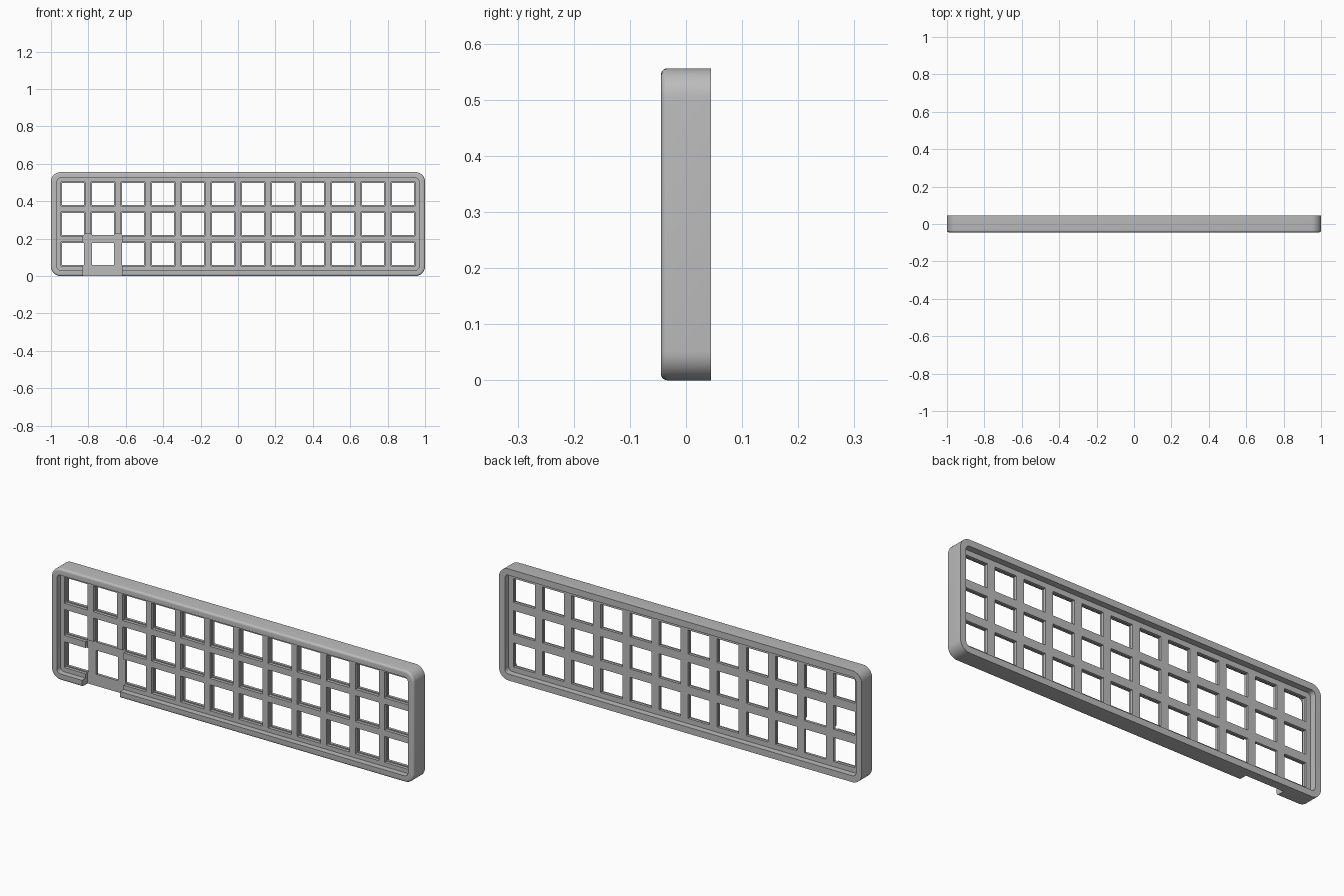
import bpy, bmesh, math

cube = bpy.data.objects.get("Cube")
if cube:
    bpy.data.objects.remove(cube, do_unlink=True)

HALF_W, HEIGHT, HALF_D = 1.0, 0.556, 0.0445
MID_Z = HEIGHT / 2
WALL, BEVEL, CORNER = 0.032, 0.011, 0.052
COLS, ROWS, PITCH = 12, 3, 0.1605

grey = bpy.data.materials.new("warm_grey_plastic")
grey.use_nodes = True
grey.diffuse_color = (0.5, 0.5, 0.5, 1)
grey.node_tree.nodes["Principled BSDF"].inputs["Base Color"].default_value = (0.5, 0.5, 0.5, 1)


def make_object(name, bm):
    bmesh.ops.recalc_face_normals(bm, faces=bm.faces)
    mesh = bpy.data.meshes.new(name)
    bm.to_mesh(mesh)
    bm.free()
    mesh.materials.append(grey)
    obj = bpy.data.objects.new(name, mesh)
    bpy.context.collection.objects.link(obj)
    return obj


def activate(obj):
    bpy.ops.object.select_all(action="DESELECT")
    obj.select_set(True)
    bpy.context.view_layer.objects.active = obj


def rounded_loop(bm, inset, y, steps=8):
    """Ring of vertices around a rounded rectangle facing the front."""
    r = CORNER - inset
    cx, cz = HALF_W - CORNER, MID_Z - CORNER
    verts = []
    for k, (sx, sz) in enumerate([(1, 1), (-1, 1), (-1, -1), (1, -1)]):
        for i in range(steps + 1):
            a = (k + i / steps) * math.pi / 2
            verts.append(bm.verts.new((sx * cx + r * math.cos(a), y,
                                       MID_Z + sz * cz + r * math.sin(a))))
    return verts


def make_rim():
    """Outer wall: square at the back, rounded over at the front."""
    profile = [(0, HALF_D)]
    for i in range(6):
        a = i / 5 * math.pi / 2
        profile.append((BEVEL * (1 - math.cos(a)),
                        -HALF_D + BEVEL * (1 - math.sin(a))))
    profile += [(WALL, -HALF_D), (WALL, HALF_D)]
    bm = bmesh.new()
    loops = [rounded_loop(bm, *p) for p in profile]
    n = len(loops[0])
    for a, b in zip(loops, loops[1:] + loops[:1]):
        for i in range(n):
            j = (i + 1) % n
            bm.faces.new((a[i], a[j], b[j], b[i]))
    return make_object("outer_rim", bm)


def make_lattice(name, hole, y_front, y_back):
    """Plate with a regular array of square openings."""
    def lines(count, centre, half):
        edges = [centre - half]
        for i in range(count):
            c = centre + (i - (count - 1) / 2) * PITCH
            edges += [c - hole / 2, c + hole / 2]
        return edges + [centre + half]

    xs = lines(COLS, 0, HALF_W - WALL + 0.006)
    zs = lines(ROWS, MID_Z, MID_Z - WALL + 0.006)
    bm = bmesh.new()
    grid = [[bm.verts.new((x, y_front, z)) for z in zs] for x in xs]
    for i in range(len(xs) - 1):
        for j in range(len(zs) - 1):
            if not (i % 2 and j % 2):
                bm.faces.new((grid[i][j], grid[i + 1][j],
                              grid[i + 1][j + 1], grid[i][j + 1]))
    result = bmesh.ops.extrude_face_region(bm, geom=bm.faces[:])
    moved = [g for g in result["geom"] if isinstance(g, bmesh.types.BMVert)]
    bmesh.ops.translate(bm, verts=moved, vec=(0, y_back - y_front, 0))
    return make_object(name, bm)


rim = make_rim()
ribs = make_lattice("front_ribs", 0.129, -0.015, 0.0)
plate = make_lattice("switch_plate", 0.119, 0.0, 0.0135)

# Access notch through the lower front wall and the ribs
bm = bmesh.new()
bmesh.ops.create_cube(bm, size=1)
x0, x1, z0, z1, y0, y1 = -0.829, -0.62, -0.1, 0.225, -0.1, 0.0005
bmesh.ops.scale(bm, verts=bm.verts, vec=(x1 - x0, y1 - y0, z1 - z0))
bmesh.ops.translate(bm, verts=bm.verts,
                    vec=((x0 + x1) / 2, (y0 + y1) / 2, (z0 + z1) / 2))
cutter = make_object("notch_cutter", bm)
cutter.hide_render = True
for obj in (rim, ribs):
    activate(obj)
    mod = obj.modifiers.new("notch", "BOOLEAN")
    mod.operation, mod.solver, mod.object = "DIFFERENCE", "EXACT", cutter
    bpy.ops.object.modifier_apply(modifier=mod.name)
bpy.data.objects.remove(cutter, do_unlink=True)

# Smooth rounded edges, keep flat faces crisp
activate(rim)
bpy.ops.object.shade_smooth_by_angle(angle=math.radians(35))
